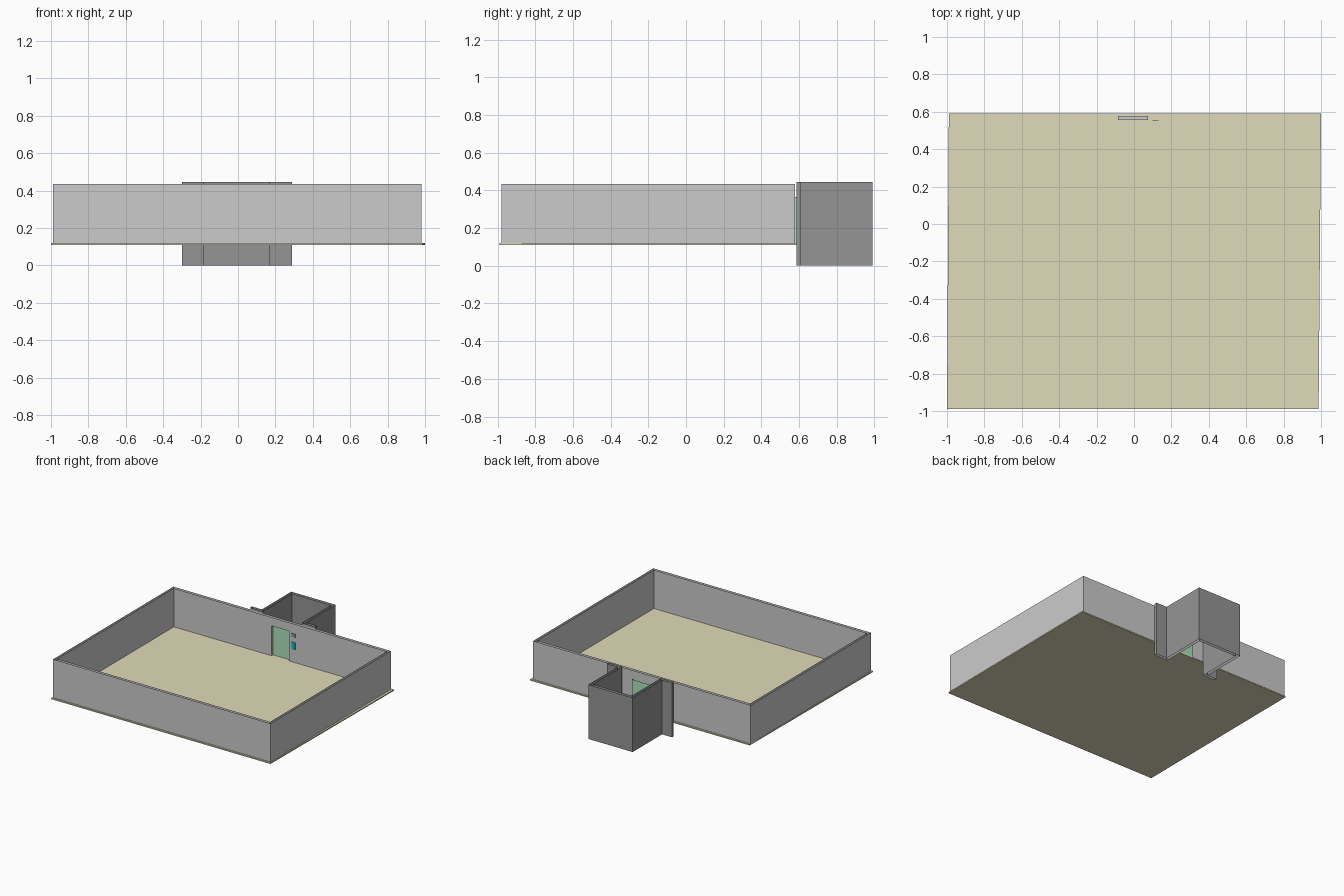
import bpy

if "Cube" in bpy.data.objects:
    bpy.data.objects.remove(bpy.data.objects["Cube"])

def material(name, rgb):
    m = bpy.data.materials.new(name)
    m.diffuse_color = (*rgb, 1)
    m.use_nodes = True
    m.node_tree.nodes["Principled BSDF"].inputs["Base Color"].default_value = m.diffuse_color
    return m

def mesh(name, verts, faces, mat=None):
    me = bpy.data.meshes.new(name)
    me.from_pydata(verts, [], faces)
    me.update()
    ob = bpy.data.objects.new(name, me)
    bpy.context.collection.objects.link(ob)
    if mat:
        me.materials.append(mat)
    return ob

def extrude(name, pts, z0, z1, mat=None, closed=True, caps=False):
    """Raise a plan outline into vertical faces, optionally capped."""
    n = len(pts)
    verts = [(x, y, z) for z in (z0, z1) for x, y in pts]
    faces = [(i, (i + 1) % n, (i + 1) % n + n, i + n) for i in range(n if closed else n - 1)]
    if caps:
        faces += [tuple(reversed(range(n))), tuple(range(n, 2 * n))]
    return mesh(name, verts, faces, mat)

def rect(x0, x1, y0, y1):
    return [(x0, y0), (x1, y0), (x1, y1), (x0, y1)]

sand = material("sand", (0.74, 0.71, 0.49))
green = material("green", (0.42, 0.74, 0.48))
teal = material("teal", (0.0, 0.5, 0.6))
dark = material("dark_grey", (0.3, 0.3, 0.3))
grey = material("wall_grey", (0.55, 0.55, 0.55))

Z0, Z1, DOOR_TOP = 0.12, 0.435, 0.365
DX0, DX1 = -0.085, 0.075          # doorway sides
Y_IN, Y_OUT = 0.555, 0.578        # back wall faces

# Floor slab, very slightly skewed
extrude("floor", [(-1, -0.99), (0.987, -0.99), (1, 0.59), (-0.99, 0.59)], 0.11, Z0, sand, caps=True)

# Front and side walls: outer and inner skins, open on top
extrude("outer_walls", [(-0.99, Y_OUT), (-0.99, -0.978), (0.98, -0.978), (0.98, Y_OUT)],
        Z0, Z1, grey, closed=False)
extrude("inner_walls", [(0.96, Y_IN), (0.96, -0.956), (-0.97, -0.956), (-0.97, Y_IN)],
        Z0, Z1, grey, closed=False)

# Back wall skins, notched for the doorway
def notched(name, x0, x1, y, flip):
    xz = [(x0, Z0), (DX0, Z0), (DX0, DOOR_TOP), (DX1, DOOR_TOP),
          (DX1, Z0), (x1, Z0), (x1, Z1), (DX1, Z1), (DX0, Z1), (x0, Z1)]
    faces = [(0, 1, 2, 8, 9), (2, 3, 7, 8), (3, 4, 5, 6, 7)]
    if flip:
        faces = [f[::-1] for f in faces]
    mesh(name, [(x, y, z) for x, z in xz], faces, grey)

notched("back_wall_inner", -0.97, 0.96, Y_IN, False)
notched("back_wall_outer", -0.99, 0.98, Y_OUT, True)

# Doorway reveal: two jambs and a header
mesh("doorway_reveal",
     [(x, y, z) for y in (Y_IN, Y_OUT)
      for x, z in ((DX0, Z0), (DX0, DOOR_TOP), (DX1, DOOR_TOP), (DX1, Z0))],
     [(i, i + 1, i + 5, i + 4) for i in range(3)], grey)

# Sliding door and the call panel beside it
extrude("door", rect(DX0, DX1, 0.574, 0.589), Z0, DOOR_TOP, green)
extrude("call_button", rect(0.1, 0.132, 0.551, 0.5545), 0.225, 0.285, teal, caps=True)
extrude("floor_indicator", rect(0.1, 0.132, 0.551, 0.5545), 0.325, 0.355, dark, caps=True)

# Lift shaft: hat-shaped plan with side flanges, open top and bottom
extrude("lift_shaft",
        [(-0.3, 0.587), (-0.185, 0.587), (-0.185, 0.965), (0.167, 0.965), (0.167, 0.587),
         (0.29, 0.587), (0.29, 0.61), (0.192, 0.61), (0.192, 0.99),
         (-0.21, 0.99), (-0.21, 0.61), (-0.3, 0.61)],
        0, 0.445, dark)
